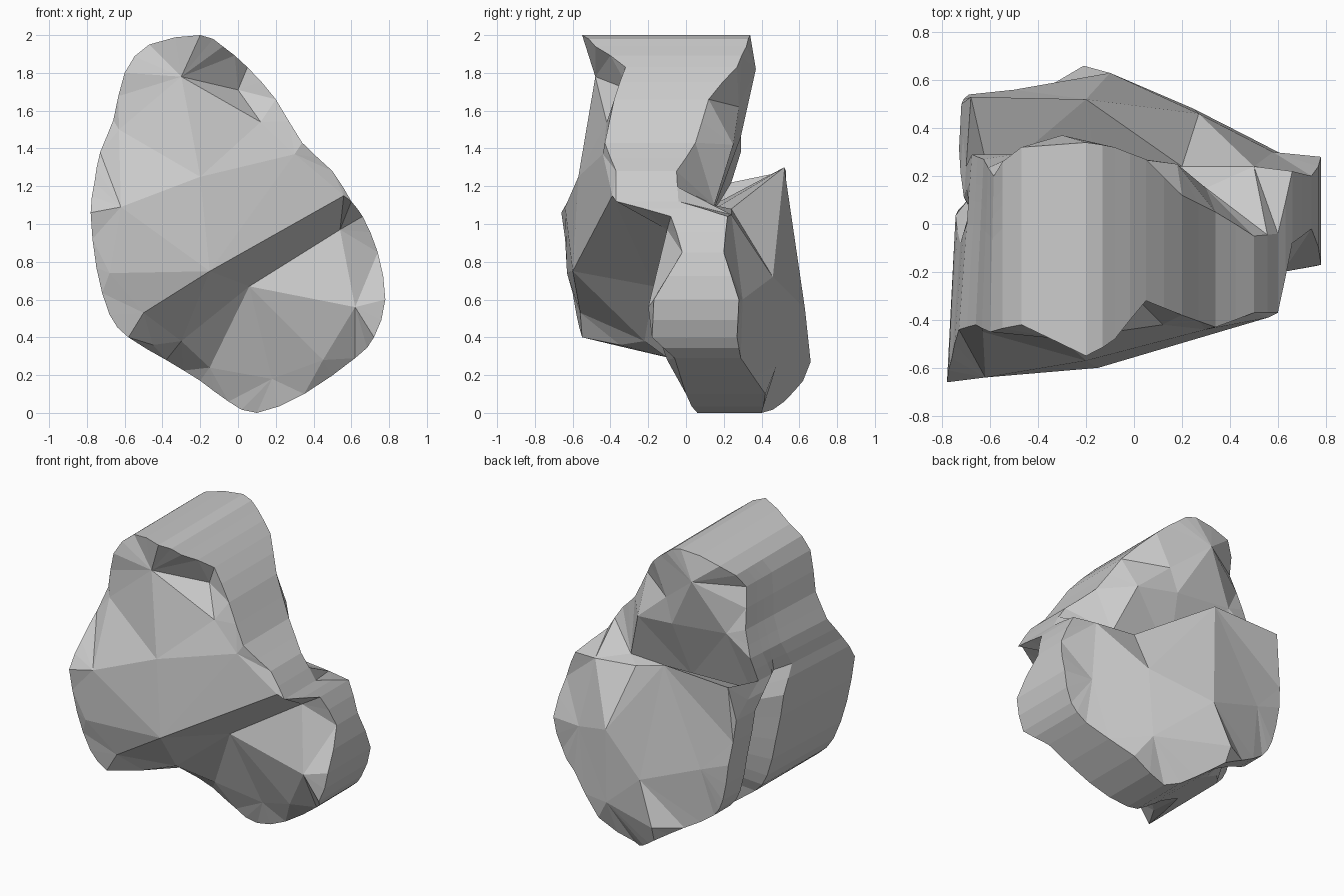
import bpy, bmesh
from mathutils import Vector
from mathutils.geometry import delaunay_2d_cdt

# Boulder outline seen from the front: x, z, front-rim y, back-rim y
RIM = [
    (-0.20, 2.00, -0.55, 0.34), (-0.47, 1.95, -0.42, 0.32), (-0.60, 1.80, -0.45, 0.20),
    (-0.66, 1.55, -0.42, 0.27), (-0.73, 1.38, -0.44, 0.29), (-0.76, 1.22, -0.56, 0.24),
    (-0.78, 1.06, -0.66, 0.50), (-0.75, 0.77, -0.62, 0.54), (-0.68, 0.52, -0.58, 0.53),
    (-0.58, 0.40, -0.55, 0.52), (-0.38, 0.28, -0.04, 0.56), (-0.20, 0.17, 0.02, 0.62),
    (-0.05, 0.06, 0.05, 0.52), (0.10, 0.00, 0.06, 0.40), (0.35, 0.10, 0.00, 0.42),
    (0.62, 0.29, -0.06, 0.29), (0.72, 0.40, -0.18, 0.27), (0.78, 0.60, -0.17, 0.28),
    (0.74, 0.85, -0.02, 0.20), (0.66, 1.04, -0.08, 0.22), (0.60, 1.12, -0.37, -0.04),
    (0.50, 1.28, -0.37, -0.05), (0.34, 1.43, -0.43, 0.05), (0.20, 1.66, -0.38, 0.12),
    (0.05, 1.83, -0.32, 0.27), (-0.08, 1.94, -0.48, 0.32)]
GROOVE = {5: 0.05, 6: 0.12, 7: 0.17, 8: 0.17, 9: 0.14, 10: 0.04}   # crack depth at left rim points

# Inner break points of each side: x, z, y (and real z where the surface folds over)
FRONT = [
    (-0.30, 1.78, -0.48), (0.00, 1.71, -0.30), (0.12, 1.54, -0.42), (0.30, 1.37, -0.44),
    (-0.63, 1.50, -0.45), (-0.20, 1.25, -0.57), (-0.62, 1.09, -0.64),
    (-0.68, 0.74, -0.63), (-0.15, 0.75, -0.60), (0.56, 1.15, -0.39),     # overhang edge
    (-0.50, 0.53, -0.56), (-0.45, 0.36, -0.35), (-0.30, 0.38, -0.22),
    (0.06, 0.67, -0.17), (0.54, 0.97, -0.10),                            # foot of overhang
    (0.62, 0.56, -0.20), (-0.15, 0.24, -0.03), (0.18, 0.18, 0.00), (0.45, 0.28, -0.10)]
FRONT_EDGES = [(7, 8), (8, 9), (11, 12), (12, 13), (13, 14), (13, 15), (0, 2), (8, 12)]

BACK = [
    (-0.30, 1.82, 0.37), (-0.05, 1.62, 0.28),
    (-0.50, 1.50, 0.29), (-0.10, 1.46, 0.29), (0.18, 1.42, 0.25),        # lip
    (-0.60, 1.24, 0.18, 1.12), (-0.15, 1.22, 0.15, 1.08), (0.30, 1.20, 0.15, 1.10),  # gully
    (-0.68, 1.12, 0.53, 1.28), (-0.20, 1.12, 0.52, 1.30), (0.20, 1.08, 0.24, 1.08),  # slab top
    (0.50, 1.05, 0.24), (-0.10, 0.55, 0.63), (-0.21, 0.27, 0.66),
    (0.27, 0.72, 0.46), (0.58, 0.60, 0.30), (0.25, 0.25, 0.48), (-0.50, 0.70, 0.56)]
BACK_EDGES = [(2, 3), (3, 4), (5, 6), (6, 7), (8, 9), (9, 10), (10, 11), (12, 13), (9, 14), (9, 12)]


def refine(points):
    """Add a curved midpoint between neighbouring outline points."""
    out, n = [], len(points)
    for i in range(n):
        p0, p1, p2, p3 = (points[(i + k) % n] for k in (-1, 0, 1, 2))
        x, z = ((9 * (p1[k] + p2[k]) - p0[k] - p3[k]) / 16 for k in (0, 1))
        mid = (x, min(max(z, 0), 2)) + tuple((p1[k] + p2[k]) / 2 for k in (2, 3, 4))
        out += [p1, mid]
    return out


def add_side(bm, rim, inner, edges, flip):
    """Triangulate one faceted side inside the rim loop."""
    n = len(rim)
    flat = [Vector((v.co.x, v.co.z)) for v in rim] + [Vector(p[:2]) for p in inner]
    verts = rim + [bm.verts.new((p[0], p[2], p[-1] if len(p) == 4 else p[1])) for p in inner]
    links = [(i, (i + 1) % n) for i in range(n)] + [(a + n, b + n) for a, b in edges]
    pts, _, faces, origin, _, _ = delaunay_2d_cdt(flat, links, [], 1, 1e-5)
    lookup = []
    for p, src in zip(pts, origin):
        if src:
            lookup.append(verts[src[0]])
        else:
            near = min(verts, key=lambda v: (Vector((v.co.x, v.co.z)) - p).length)
            lookup.append(bm.verts.new((p.x, near.co.y, p.y)))
    for f in faces:
        loop = [lookup[i] for i in f]
        bm.faces.new(loop[::-1] if flip else loop)


def band_ring(bm, rim, t, crack):
    """One loop of the band at fraction t, pulled inward where the crack runs."""
    ring = []
    for x, z, f, b, g in rim:
        pull = (Vector((0, 1.0)) - Vector((x, z))).normalized() * g * crack
        taper = 0.06 * t * min(max((-x - 0.55) / 0.2, 0), 1)   # left side leans in to the back
        ring.append(bm.verts.new((x + pull.x + taper, f + (b - f) * t, z + pull.y)))
    return ring


rim = refine([p + (GROOVE.get(i, 0),) for i, p in enumerate(RIM)])
bm = bmesh.new()
rings = [band_ring(bm, rim, t, c) for t, c in ((0, 0), (0.6, 0), (0.74, 1), (0.84, 0), (1, 0))]
add_side(bm, rings[0], FRONT, FRONT_EDGES, False)
add_side(bm, rings[-1], BACK, BACK_EDGES, True)

# Rounded band running around the boulder between the two rims
n = len(rim)
for a, b in zip(rings, rings[1:]):
    for i in range(n):
        j = (i + 1) % n
        bm.faces.new((a[i], a[j], b[j], b[i]))
bmesh.ops.recalc_face_normals(bm, faces=bm.faces[:])

mesh = bpy.data.meshes.new("boulder")
bm.to_mesh(mesh)
bm.free()
boulder = bpy.data.objects.new("boulder", mesh)
bpy.context.collection.objects.link(boulder)
